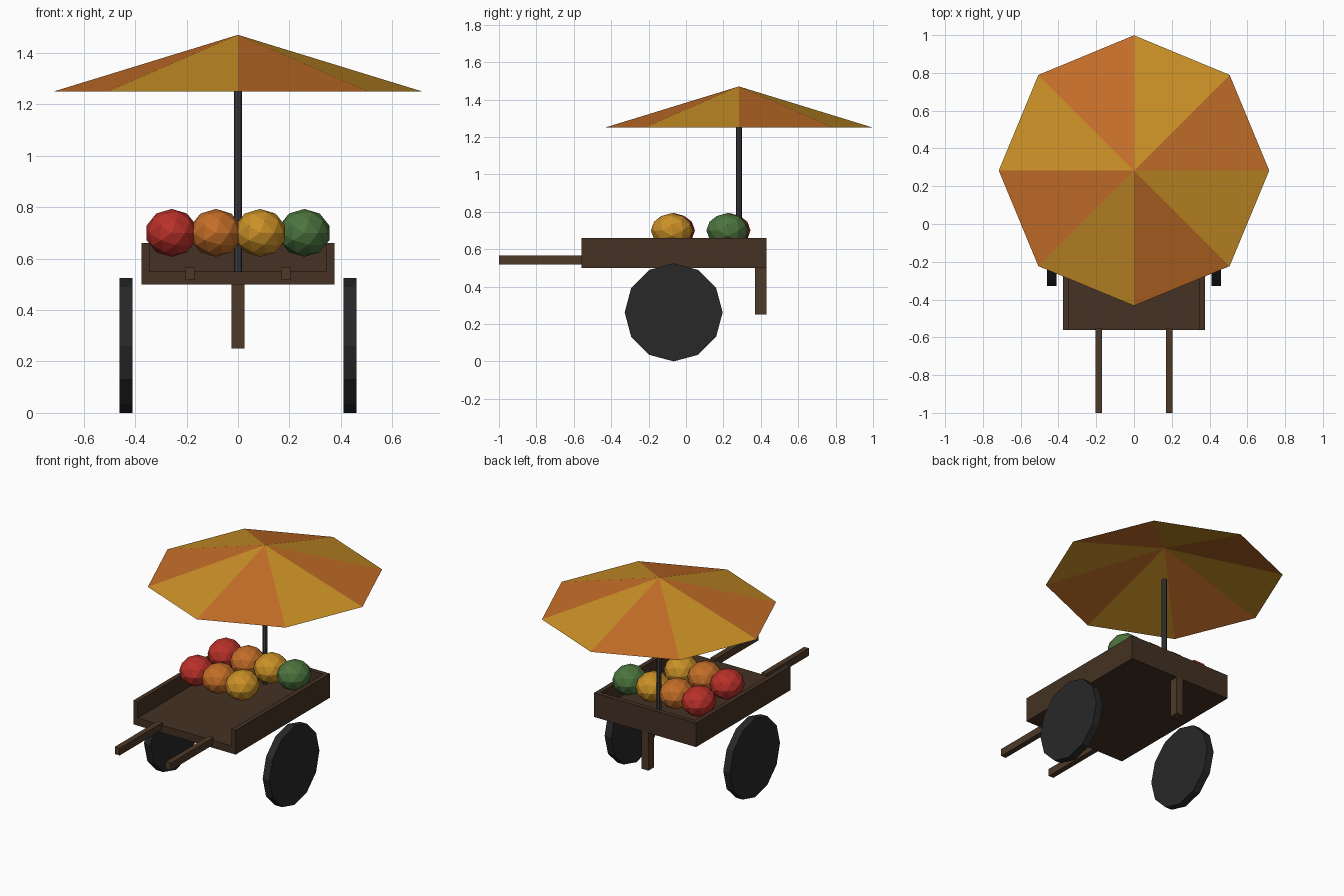
import bpy, math
from mathutils import Vector

if "Cube" in bpy.data.objects:
    bpy.data.objects.remove(bpy.data.objects["Cube"], do_unlink=True)


def material(name, r, g, b):
    m = bpy.data.materials.new(name)
    m.use_nodes = True
    m.diffuse_color = (r, g, b, 1)
    m.node_tree.nodes["Principled BSDF"].inputs["Base Color"].default_value = (r, g, b, 1)
    return m


bed_wood = material("bed wood", .058, .031, .017)
trim_wood = material("trim wood", .074, .041, .021)
rubber = material("dark rubber", .021, .021, .021)
metal = material("pole grey", .045, .047, .05)
yellow = material("golden yellow", .59, .28, .02)
orange = material("orange", .55, .155, .021)
red = material("red", .49, .03, .023)
green = material("green", .072, .175, .048)


def finish(name, mat):
    obj = bpy.context.object
    obj.name = name
    obj.data.materials.append(mat)
    return obj


def box(name, mat, low, high):
    low, high = Vector(low), Vector(high)
    bpy.ops.mesh.primitive_cube_add(size=1, location=(low + high) / 2)
    bpy.context.object.scale = high - low
    return finish(name, mat)


# Cart bed, open at the front
HALF, WALL, FRONT, BACK = .375, .03, -.56, .43
BASE, FLOOR, RIM = .5, .55, .66
box("bed_floor", bed_wood, (-HALF, FRONT, BASE), (HALF, BACK, FLOOR))
box("back_wall", bed_wood, (WALL - HALF, BACK - WALL, FLOOR), (HALF - WALL, BACK, RIM))
box("rear_leg", trim_wood, (-.025, .37, .25), (.025, BACK, BASE))

# Paired side walls, handles and wheels
for side, word in ((1, "left"), (-1, "right")):
    outer, inner = side * HALF, side * (HALF - WALL)
    box(word + "_wall", bed_wood, (min(outer, inner), FRONT, FLOOR), (max(outer, inner), BACK, RIM))
    x = side * .187
    box(word + "_handle", trim_wood, (x - .018, -1, .517), (x + .018, -.55, .565))
    bpy.ops.mesh.primitive_cylinder_add(vertices=12, radius=.262, depth=.05,
                                        location=(side * .436, -.066, .262),
                                        rotation=(0, math.pi / 2, 0))
    finish(word + "_wheel", rubber)

# Umbrella pole
AXIS_Y, EDGE_Z, TOP_Z = .283, 1.25, 1.47
bpy.ops.mesh.primitive_cylinder_add(vertices=8, radius=.0155, depth=EDGE_Z - FLOOR,
                                    location=(0, AXIS_Y, (EDGE_Z + FLOOR) / 2))
finish("umbrella_pole", metal)

# Open eight-sided canopy with alternating panels
bpy.ops.mesh.primitive_cone_add(vertices=8, radius1=.716, radius2=0, depth=TOP_Z - EDGE_Z,
                                end_fill_type='NOTHING',
                                location=(0, AXIS_Y, (TOP_Z + EDGE_Z) / 2))
canopy = finish("umbrella_canopy", orange)
canopy.data.materials.append(yellow)
for face in canopy.data.polygons:
    angle = math.atan2(face.center.y, face.center.x) % math.tau
    face.material_index = int(angle / (math.pi / 4)) % 2

# Two rows of faceted fruit
ROWS = {"front": (-.075, (red, orange, yellow)),
        "back": (.222, (red, orange, yellow, green))}
for row, (y, colours) in ROWS.items():
    for i, mat in enumerate(colours):
        bpy.ops.mesh.primitive_ico_sphere_add(subdivisions=2, radius=1,
                                              location=(-.258 + i * .172, y + (.01 if i == 0 else 0), .7),
                                              rotation=(math.radians(90), 0, 0))
        fruit = finish(f"{row}_{mat.name.replace(' ', '_')}_fruit", mat)
        fruit.scale = (.102, .093, .113)
